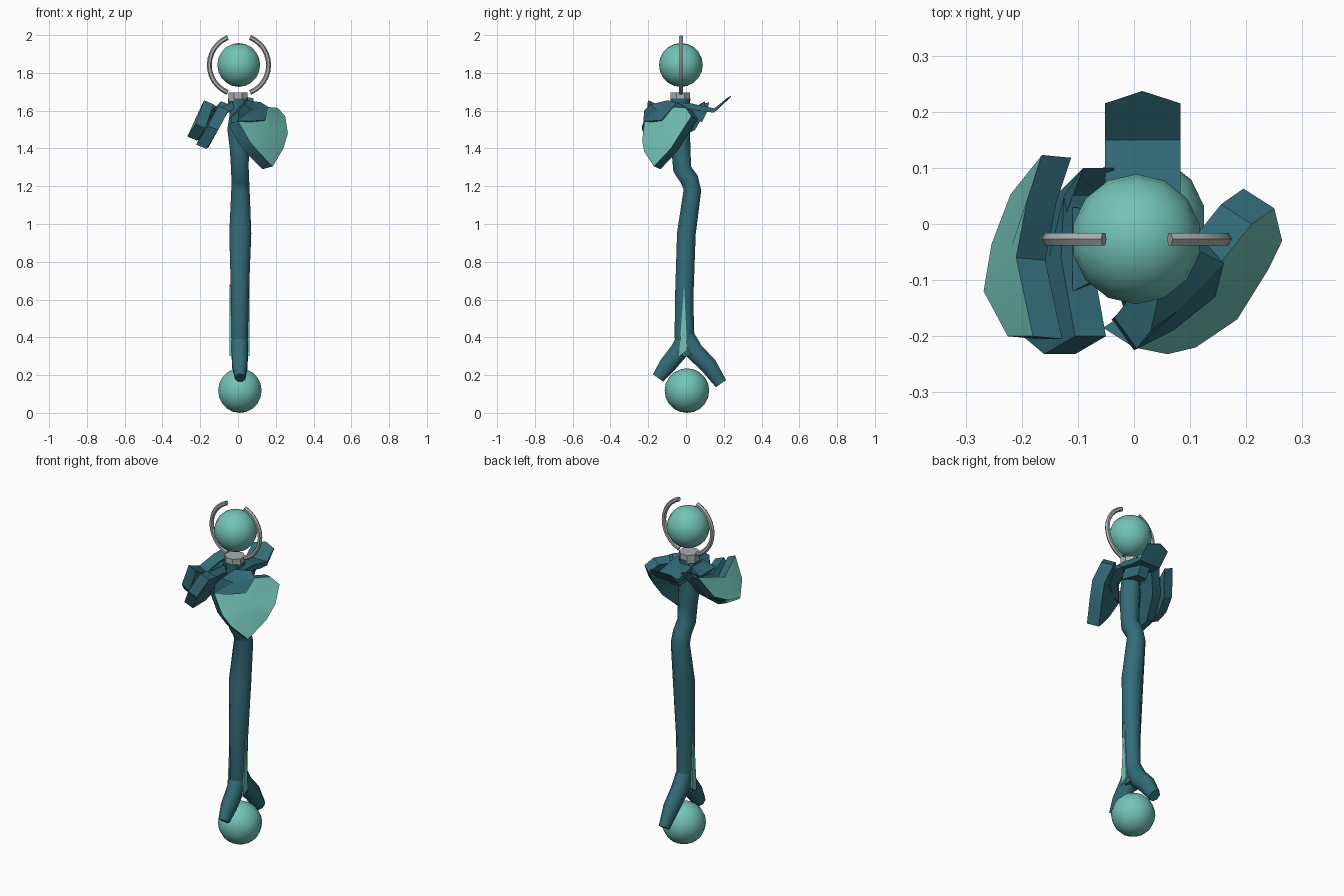
import bpy, bmesh, math
from mathutils import Vector as V

if "Cube" in bpy.data.objects:
    bpy.data.objects.remove(bpy.data.objects["Cube"])


def material(name, rgb):
    m = bpy.data.materials.new(name)
    m.diffuse_color = (*rgb, 1)
    m.use_nodes = True
    m.node_tree.nodes["Principled BSDF"].inputs["Base Color"].default_value = m.diffuse_color
    return m


PALE = material("pale_teal", (0.17, 0.55, 0.47))
DARK = material("dark_teal", (0.032, 0.15, 0.19))
GREY = material("grey_metal", (0.40, 0.43, 0.43))


def finish(name, bm, mats, smooth=None, recalc=True):
    if recalc:
        bmesh.ops.recalc_face_normals(bm, faces=bm.faces)
    me = bpy.data.meshes.new(name)
    bm.to_mesh(me)
    bm.free()
    for m in mats:
        me.materials.append(m)
    ob = bpy.data.objects.new(name, me)
    bpy.context.collection.objects.link(ob)
    if smooth:
        bpy.ops.object.select_all(action='DESELECT')
        ob.select_set(True)
        bpy.context.view_layer.objects.active = ob
        bpy.ops.object.shade_smooth_by_angle(angle=math.radians(smooth))
    return ob


def skin_rings(bm, rings):
    rows = [[bm.verts.new(p) for p in r] for r in rings]
    n = len(rows[0])
    for a, b in zip(rows, rows[1:]):
        for i in range(n):
            j = (i + 1) % n
            bm.faces.new((a[i], a[j], b[j], b[i]))
    bm.faces.new(rows[0])
    bm.faces.new(rows[-1])


def limb(name, path, sides=8):
    """Tube bent in the side plane; path rows are x, y, z, half width, half depth."""
    pts = [V(p[:3]) for p in path]
    rings = []
    for i, p in enumerate(path):
        t = pts[min(i + 1, len(pts) - 1)] - pts[max(i - 1, 0)]
        n = V((0, -t.z, t.y)).normalized()
        ring = []
        for k in range(sides):
            a = math.tau * (k + 0.5) / sides
            ring.append(pts[i] + V((p[3] * math.cos(a), 0, 0)) * 1.05 + n * p[4] * math.sin(a) * 1.05)
        rings.append(ring)
    bm = bmesh.new()
    skin_rings(bm, rings)
    return finish(name, bm, [DARK], 50)


def leaf(name, outline, thick, bulge, pale=lambda z: False):
    """Thick leaf: fan-shaped outer face, dark edge and back, shifted by thick."""
    bm = bmesh.new()
    pts = [V(p) for p in outline]
    off = V(thick)
    mid = sum(pts, V()) / len(pts) - off.normalized() * bulge
    front = [bm.verts.new(p) for p in pts]
    back = [bm.verts.new(p + off) for p in pts]
    cf, cb = bm.verts.new(mid), bm.verts.new(mid + off)
    n = len(pts)
    for i in range(n):
        j = (i + 1) % n
        f = bm.faces.new((front[i], front[j], cf))
        f.material_index = 1 if pale(f.calc_center_median().z) else 0
        bm.faces.new((back[j], back[i], cb))
        bm.faces.new((front[j], front[i], back[i], back[j]))
    return finish(name, bm, [DARK, PALE], 28)


# Orbs at both ends
for name, loc, r in (("top_orb", (0.004, -0.027, 1.842), 0.116),
                     ("bottom_orb", (0.01, 0.005, 0.118), 0.118)):
    bm = bmesh.new()
    bmesh.ops.create_uvsphere(bm, u_segments=14, v_segments=10, radius=r)
    bmesh.ops.translate(bm, vec=loc, verts=bm.verts)
    finish(name, bm, [PALE], 60)

# Two half hoops around the top orb
for name, side in (("hoop_left", -1), ("hoop_right", 1)):
    rings = []
    for s in range(13):
        a = math.radians(-68 + 136 * s / 12)
        d = V((side * math.cos(a), 0, math.sin(a)))
        c = V((0.005, -0.027, 1.842)) + d * 0.157
        rings.append([c + d * 0.013 * math.cos(b) + V((0, 0.013 * math.sin(b), 0))
                      for b in (math.tau * k / 6 for k in range(6))])
    bm = bmesh.new()
    skin_rings(bm, rings)
    finish(name, bm, [GREY], 50)

# Collar under the orb
bm = bmesh.new()
skin_rings(bm, [[V((0.055 * math.cos(a), -0.03 + 0.055 * math.sin(a), z))
                 for a in (math.tau * (k + 0.5) / 8 for k in range(8))]
                for z in (1.65, 1.697)])
finish("collar", bm, [GREY])

# Bent shaft
limb("shaft", [(0.004, -0.03, 1.665, .052, .055), (0, -0.03, 1.6, .043, .05),
               (-.002, -.03, 1.5, .056, .052), (.007, -.027, 1.4, .052, .052),
               (.01, -.02, 1.29, .048, .05), (.012, .018, 1.235, .048, .05),
               (.013, .034, 1.18, .05, .048), (.012, .002, .95, .06, .051),
               (.01, -.01, .6, .048, .05), (.009, -.008, .4, .045, .054),
               (.009, .002, .30, .042, .045)])

# Forked foot gripping the lower orb
limb("foot_front", [(.009, .0, .40, .044, .05), (.009, -.035, .33, .045, .05),
                    (.01, -.10, .25, .042, .047), (.012, -.148, .185, .028, .034)])
limb("foot_back", [(.009, .0, .40, .044, .05), (.009, .045, .325, .045, .05),
                   (.01, .12, .25, .042, .047), (.012, .185, .155, .028, .034)])

# Pale spikes let into both sides of the shaft
bm = bmesh.new()
tri = [(-.037, .30), (.006, .33), (-.01, .68)]
skin_rings(bm, [[V((x, y, z)) for y, z in tri] for x in (-.044, .060)])
finish("side_spikes", bm, [PALE])

# Large right leaf with pale outer face, and its dark shoulder
leaf("right_leaf", [(0, -.22, 1.545), (.14, -.125, 1.55), (.15, -.075, 1.62),
                    (.21, 0, 1.615), (.25, .028, 1.57), (.264, -.03, 1.48),
                    (.24, -.08, 1.40), (.184, -.17, 1.305), (.11, -.22, 1.38),
                    (.06, -.232, 1.44)],
     (-.055, .035, -.015), .018, lambda z: True)
leaf("right_shoulder", [(0, -.225, 1.545), (.005, -.222, 1.60), (.03, -.19, 1.632),
                        (.05, -.10, 1.655), (.12, -.05, 1.645), (.16, -.07, 1.62),
                        (.145, -.13, 1.55), (.07, -.19, 1.545)],
     (-.04, .055, -.03), .01)

# Left pair of leaves, outer one pale on the outside
leaf("left_outer_leaf", [(-.164, .123, 1.645), (-.19, .045, 1.625), (-.21, -.06, 1.59),
                         (-.18, -.20, 1.655), (-.225, -.2, 1.53), (-.268, -.12, 1.463),
                         (-.254, -.036, 1.475), (-.22, .053, 1.52)],
     (.052, -.005, -.022), .008, lambda z: True)
leaf("left_inner_leaf", [(-.09, .10, 1.65), (-.125, .05, 1.61), (-.13, -.06, 1.59),
                         (-.105, -.20, 1.625), (-.16, -.232, 1.52), (-.222, -.18, 1.42),
                         (-.21, -.08, 1.43), (-.16, .03, 1.52)],
     (.055, 0, -.022), .005, lambda z: z < 1.48)
leaf("left_shoulder", [(-.03, -.08, 1.65), (-.03, .02, 1.65), (-.11, .03, 1.60),
                       (-.11, -.12, 1.60)], (.01, 0, -.04), 0)

# Back leaf curling upward, with a pointed end
bm = bmesh.new()
rows = [(-.07, 1.645, 0), (.02, 1.64, 0), (.09, 1.625, 0), (.15, 1.612, 0), (.215, 1.665, .022)]
skin_rings(bm, [[V((-.052, y, z)), V((.015, y + tip, z + tip * .6)), V((.083, y, z)),
                 V((.083, y, z - t)), V((.015, y + tip, z + tip * .6 - t)), V((-.052, y, z - t))]
                for (y, z, tip), t in zip(rows, (.03, .03, .03, .022, .006))])
finish("back_leaf", bm, [DARK], 40)

# Bracket joining the back leaf to the shaft
leaf("back_bracket", [(-.03, .0, 1.62), (.06, .0, 1.62), (.045, .115, 1.60), (-.015, .115, 1.60)],
     (0, -.03, -.06), 0)
